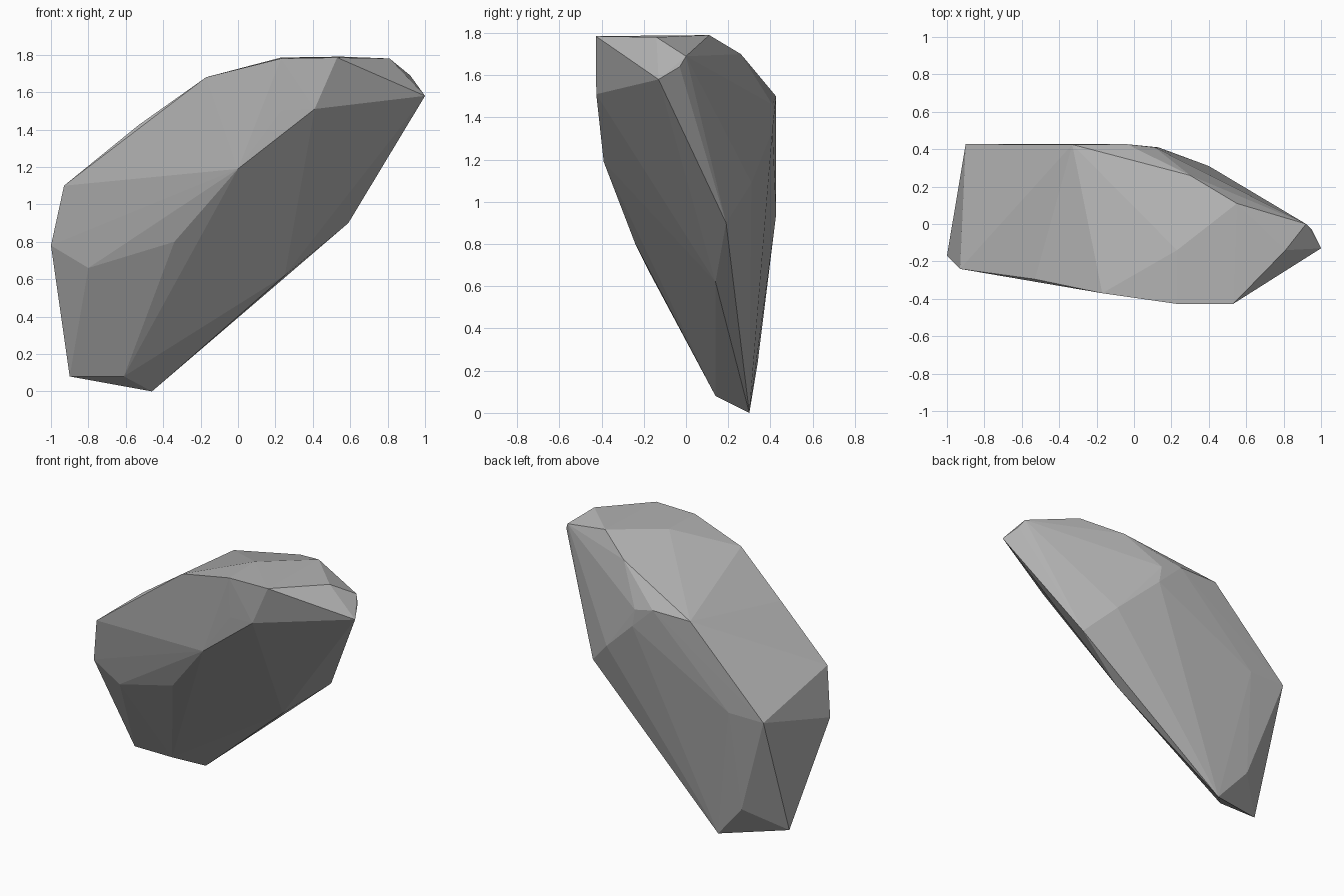
import bpy, bmesh

# Corner points of the boulder, grouped by region; the hull makes its facets
FOOT = [(-0.46, 0.30, 0), (-0.61, 0.14, 0.08), (-0.90, 0.14, 0.08), (-0.67, 0.34, 0.24)]
LEFT_END = [(-1, -0.17, 0.78), (-0.93, -0.24, 1.10), (-0.80, -0.17, 0.66),
            (-0.90, -0.12, 0.65), (-0.90, 0.427, 0.94)]
FRONT = [(-0.34, -0.24, 0.80), (0, -0.39, 1.19), (0.23, -0.417, 1.50),
         (0.41, -0.425, 1.51), (0.50, -0.15, 1.21), (0.25, 0.14, 0.62)]
CROWN = [(-0.53, -0.295, 1.425), (-0.17, -0.37, 1.68), (0.23, -0.427, 1.78),
         (0.53, -0.427, 1.785), (0.81, -0.14, 1.78), (0.23, -0.14, 1.785),
         (0.55, 0.11, 1.79), (0.30, 0.26, 1.70)]
RIGHT_END = [(0.92, 0, 1.69), (0.95, -0.03, 1.64), (1, -0.13, 1.58), (0.59, 0.19, 0.90)]
BACK = [(-0.33, 0.425, 1.50), (-0.04, 0.427, 1.50), (0.11, 0.41, 1.46),
        (0.13, 0.41, 1.34), (0.40, 0.31, 1.09), (-0.63, 0.427, 0.94)]

bm = bmesh.new()
for p in FOOT + LEFT_END + FRONT + CROWN + RIGHT_END + BACK:
    bm.verts.new(p)
hull = bmesh.ops.convex_hull(bm, input=bm.verts)
loose = [v for v in bm.verts if not v.link_faces]
bmesh.ops.delete(bm, geom=loose, context='VERTS')
bmesh.ops.recalc_face_normals(bm, faces=bm.faces)

mesh = bpy.data.meshes.new("boulder")
bm.to_mesh(mesh)
bm.free()

# Plain grey stone, flat facets
stone = bpy.data.materials.new("grey stone")
stone.diffuse_color = (0.45, 0.45, 0.45, 1)
mesh.materials.append(stone)
boulder = bpy.data.objects.new("boulder", mesh)
bpy.context.collection.objects.link(boulder)
